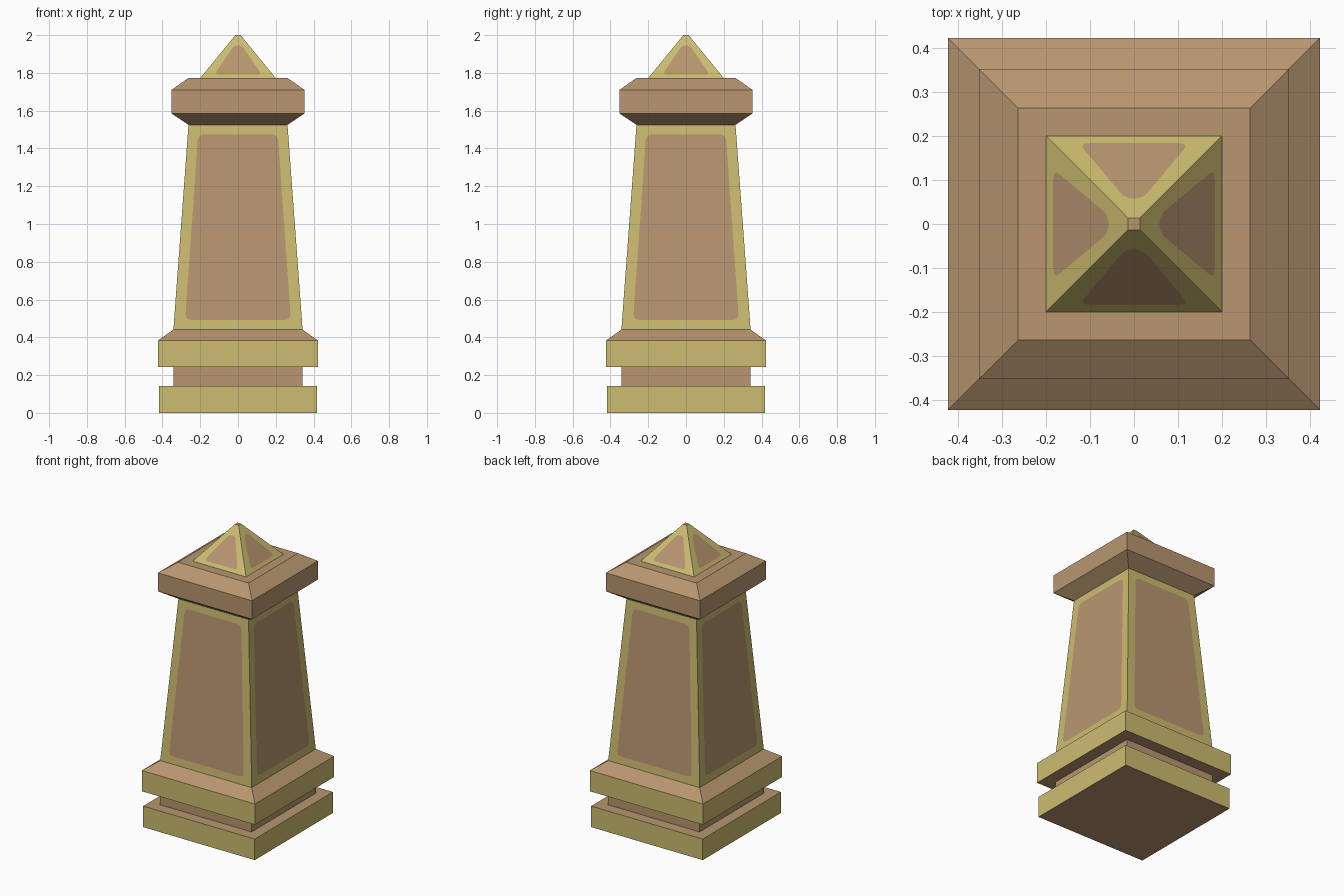
import bpy, bmesh
from mathutils import Vector, Matrix

if "Cube" in bpy.data.objects:
    bpy.data.objects.remove(bpy.data.objects["Cube"])


def material(name, rgb):
    m = bpy.data.materials.new(name)
    m.diffuse_color = (*rgb, 1)
    m.use_nodes = True
    m.node_tree.nodes["Principled BSDF"].inputs["Base Color"].default_value = m.diffuse_color
    return m


BROWN, GOLD = 0, 1
MATS = [material("brown stone", (0.479, 0.305, 0.162)),
        material("gold trim", (0.610, 0.503, 0.162))]


def finish(bm, name):
    bmesh.ops.remove_doubles(bm, verts=bm.verts, dist=1e-5)
    bmesh.ops.recalc_face_normals(bm, faces=bm.faces)
    me = bpy.data.meshes.new(name)
    bm.to_mesh(me)
    bm.free()
    for m in MATS:
        me.materials.append(m)
    ob = bpy.data.objects.new(name, me)
    bpy.context.collection.objects.link(ob)
    return ob


def square_loft(name, profile, colours, cap_bottom=False, cap_top=False):
    """Square rings (half width, z), one colour per band between rings."""
    bm = bmesh.new()
    rings = [[bm.verts.new((sx * h, sy * h, z))
              for sx, sy in ((-1, -1), (1, -1), (1, 1), (-1, 1))] for h, z in profile]
    for a, b, c in zip(rings, rings[1:], colours):
        for i in range(4):
            j = (i + 1) % 4
            bm.faces.new((a[i], a[j], b[j], b[i])).material_index = c
    if cap_bottom:
        bm.faces.new(rings[0][::-1])
    if cap_top:
        bm.faces.new(rings[-1])
    return finish(bm, name)


def panelled_taper(name, bottom, top, p_bottom, p_top, cut, cap_top=False):
    """Tapered square block, gold border round a brown rounded panel on each side."""
    (h0, z0), (h1, z1) = bottom, top

    def on_side(x, z):
        return Vector((x, -(h0 + (h1 - h0) * (z - z0) / (z1 - z0)), z))

    def trapezoid(a, b):
        return [on_side(-a[0], a[1]), on_side(a[0], a[1]),
                on_side(b[0], b[1]), on_side(-b[0], b[1])]

    outer, inner = trapezoid(bottom, top), trapezoid(p_bottom, p_top)
    # round each panel corner
    arcs = []
    for i, p in enumerate(inner):
        ends = []
        for q in (inner[i - 1], inner[(i + 1) % 4]):
            d = q - p
            ends.append(p + d.normalized() * min(cut, d.length * 0.45))
        arcs.append([ends[0] * (1 - t) ** 2 + p * 2 * t * (1 - t) + ends[1] * t * t
                     for t in (0, 0.25, 0.5, 0.75, 1)])
    bm = bmesh.new()
    for k in range(4):
        rot = Matrix.Rotation(k * 1.5707963268, 3, 'Z')
        o = [bm.verts.new(rot @ v) for v in outer]
        r = [[bm.verts.new(rot @ v) for v in arc] for arc in arcs]
        bm.faces.new([v for arc in r for v in arc]).material_index = BROWN
        for i in range(4):
            j = (i + 1) % 4
            bm.faces.new((o[i], o[j], r[j][0], r[i][-1])).material_index = GOLD
            for a, b in zip(r[i], r[i][1:]):
                bm.faces.new((o[i], b, a)).material_index = GOLD
    if cap_top:
        bm.faces.new([bm.verts.new((sx * h1, sy * h1, z1))
                      for sx, sy in ((-1, -1), (1, -1), (1, 1), (-1, 1))])
    return finish(bm, name)


# stepped base: lower plinth, recessed neck, upper plinth with sloped top
square_loft("stepped_base",
            [(0.417, 0), (0.417, 0.142), (0.342, 0.142), (0.342, 0.243),
             (0.423, 0.243), (0.423, 0.383), (0.342, 0.441)],
            [GOLD, BROWN, BROWN, BROWN, GOLD, BROWN], cap_bottom=True)

# tapered shaft with panels
panelled_taper("shaft", (0.342, 0.441), (0.262, 1.525),
               (0.28, 0.492), (0.211, 1.475), 0.035)

# cornice
square_loft("cornice",
            [(0.262, 1.525), (0.352, 1.585), (0.352, 1.71), (0.264, 1.772), (0.2, 1.772)],
            [BROWN] * 4)

# pyramid finial with panels
panelled_taper("pyramid_cap", (0.2, 1.772), (0.014, 2.0),
               (0.125, 1.792), (0.02, 1.946), 0.025, cap_top=True)
